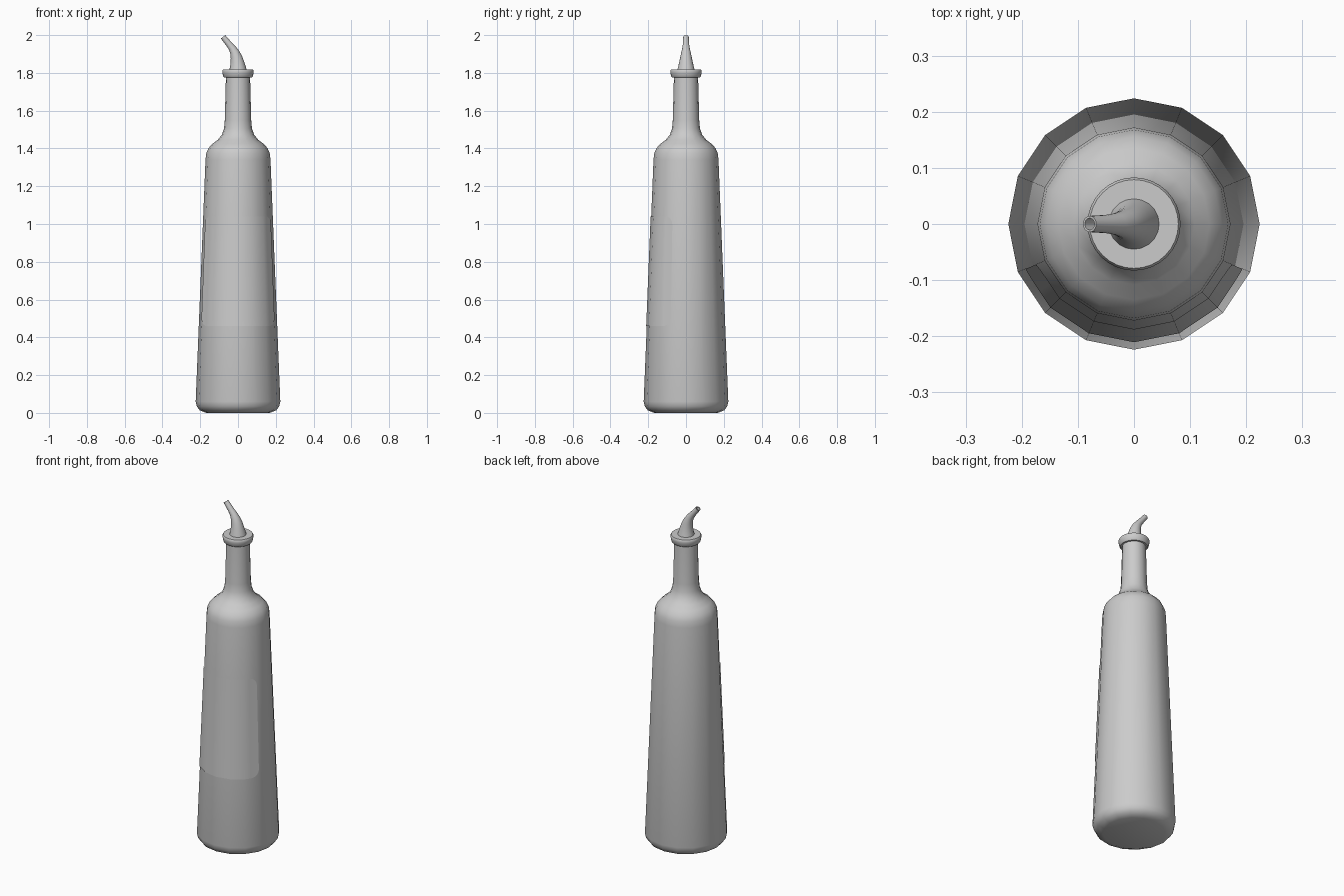
import bpy, bmesh, math
from math import sin, cos, pi, radians

if "Cube" in bpy.data.objects:
    bpy.data.objects.remove(bpy.data.objects["Cube"])


def finish(name, bm, angle=40):
    me = bpy.data.meshes.new(name)
    bm.to_mesh(me)
    bm.free()
    ob = bpy.data.objects.new(name, me)
    bpy.context.collection.objects.link(ob)
    bpy.ops.object.select_all(action='DESELECT')
    ob.select_set(True)
    bpy.context.view_layer.objects.active = ob
    bpy.ops.object.shade_smooth_by_angle(angle=radians(angle))
    return ob


def sweep(name, rings, sides, angle=40):
    """Skin circles given as (x, z, radius, tilt towards -x), capped at both ends."""
    bm = bmesh.new()
    loops = []
    for x, z, r, tilt in rings:
        t = radians(tilt)
        loop = []
        for i in range(sides):
            a = 2 * pi * i / sides
            loop.append(bm.verts.new((x + r * cos(a) * cos(t), r * sin(a),
                                      z + r * cos(a) * sin(t))))
        loops.append(loop)
    for lo, hi in zip(loops, loops[1:]):
        for i in range(sides):
            j = (i + 1) % sides
            bm.faces.new((lo[i], lo[j], hi[j], hi[i]))
    bm.faces.new(loops[0][::-1])
    bm.faces.new(loops[-1])
    bmesh.ops.recalc_face_normals(bm, faces=bm.faces)
    return finish(name, bm, angle)


def lathe(name, profile, sides, angle=40):
    return sweep(name, [(0, z, r, 0) for r, z in profile], sides, angle)


# Bottle: tapered 16-sided body, shoulder and neck
Z0, R0, Z1, R1 = 0.06, 0.224, 1.34, 0.172
lathe("bottle", [(0.168, 0), (0.203, 0.014), (0.218, 0.035), (R0, Z0), (R1, Z1),
                 (0.168, 1.375), (0.156, 1.402), (0.135, 1.425), (0.108, 1.445),
                 (0.086, 1.472), (0.074, 1.505), (0.07, 1.55), (0.064, 1.78)], 16, 50)

# Collar around the mouth
lathe("collar", [(0.06, 1.776), (0.074, 1.776), (0.079, 1.782), (0.083, 1.803),
                 (0.083, 1.812), (0.079, 1.819), (0.06, 1.819)], 32)

# Bent hollow pouring spout
sweep("spout", [(0, 1.815, 0.046, 0), (-0.001, 1.835, 0.041, 2),
                (-0.004, 1.86, 0.035, 6), (-0.009, 1.885, 0.030, 12),
                (-0.018, 1.91, 0.0245, 20), (-0.031, 1.932, 0.0195, 29),
                (-0.049, 1.954, 0.0165, 36), (-0.079, 1.991, 0.0145, 36),
                (-0.079, 1.991, 0.0105, 36), (-0.055, 1.960, 0.0105, 36)], 20)


# Label: thin sheet following six front facets, with rounded corners
def facet_point(t, z):
    r = R0 + (R1 - R0) * (z - Z0) / (Z1 - Z0) + 0.003
    k = min(int(t), 5)
    a, b = (radians(-157.5 + 22.5 * n) for n in (k, k + 1))
    f = t - k
    return (r * (cos(a) * (1 - f) + cos(b) * f), r * (sin(a) * (1 - f) + sin(b) * f), z)


LOW, HIGH, RAD, CT = 0.46, 1.04, 0.045, 0.58
arc = [(CT * (1 - cos(pi / 2 * i / 6)), RAD * (1 - sin(pi / 2 * i / 6))) for i in range(7)]
columns = arc + [(n, 0) for n in range(1, 6)] + [(6 - t, d) for t, d in reversed(arc)]
bm = bmesh.new()
pairs = [(bm.verts.new(facet_point(t, LOW + d)), bm.verts.new(facet_point(t, HIGH - d)))
         for t, d in columns]
for (a, b), (c, d) in zip(pairs, pairs[1:]):
    bm.faces.new((a, c, d, b))
finish("label", bm)
